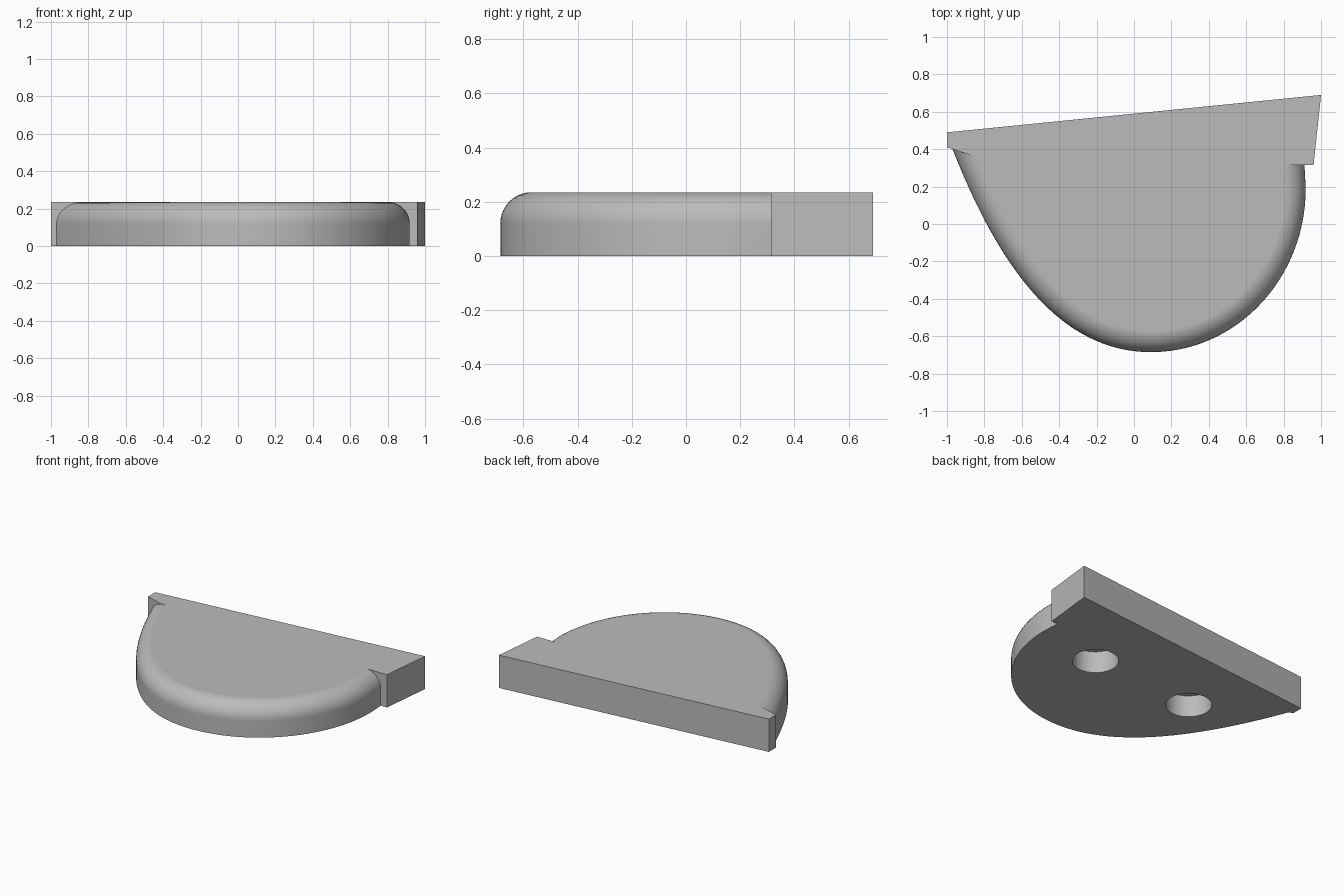
import bpy, bmesh, math
from mathutils import Vector
from mathutils.geometry import interpolate_bezier

HEIGHT = 0.235
ROUND = 0.115

if "Cube" in bpy.data.objects:
    bpy.data.objects.remove(bpy.data.objects["Cube"])

grey = bpy.data.materials.new("plain grey")
grey.use_nodes = True
grey.diffuse_color = (0.5, 0.5, 0.5, 1)
grey.node_tree.nodes["Principled BSDF"].inputs["Base Color"].default_value = (0.5, 0.5, 0.5, 1)


def finish(name, bm):
    bmesh.ops.recalc_face_normals(bm, faces=bm.faces)
    mesh = bpy.data.meshes.new(name)
    bm.to_mesh(mesh)
    bm.free()
    mesh.materials.append(grey)
    obj = bpy.data.objects.new(name, mesh)
    bpy.context.collection.objects.link(obj)
    return obj


def loft(name, layers):
    """Closed solid through stacked outlines, bottom to top."""
    bm = bmesh.new()
    rings = [[bm.verts.new(p) for p in layer] for layer in layers]
    n = len(rings[0])
    for low, high in zip(rings, rings[1:]):
        for i in range(n):
            j = (i + 1) % n
            bm.faces.new((low[i], low[j], high[j], high[i]))
    bm.faces.new(rings[0])
    bm.faces.new(rings[-1])
    return finish(name, bm)


def apply_boolean(obj, other, operation):
    mod = obj.modifiers.new(operation.title(), 'BOOLEAN')
    mod.operation = operation
    mod.solver = 'EXACT'
    mod.object = other
    bpy.context.view_layer.objects.active = obj
    bpy.ops.object.modifier_apply(modifier=mod.name)
    bpy.data.objects.remove(other)


# Curved outline of the pad, running from the thin end to the thick end
spans = [((-0.97, 0.40), (-0.75, -0.16), (-0.43, -0.685), (0.09, -0.685)),
         ((0.09, -0.685), (0.55, -0.685), (0.918, -0.29), (0.918, 0.19))]
outline = [Vector((-0.985, 0.435))]
for span in spans:
    outline += interpolate_bezier(*[Vector((x, y, 0)) for x, y in span], 40)[:-1]
outline = [p.to_3d() for p in outline]
outline += [Vector((0.918, 0.19, 0)), Vector((0.914, 0.27, 0)), Vector((0.907, 0.37, 0))]


def inset(points, amount, z):
    result = []
    for i, p in enumerate(points):
        d = (points[min(i + 1, len(points) - 1)] - points[max(i - 1, 0)]).normalized()
        result.append((p.x - d.y * amount, p.y + d.x * amount, z))
    return result


# Pad with a rounded upper rim
layers = [inset(outline, 0, 0)]
for k in range(11):
    a = math.pi / 2 * k / 10
    layers.append(inset(outline, ROUND * (1 - math.cos(a)), HEIGHT - ROUND * (1 - math.sin(a))))
pad = loft("rounded_pad", layers)

# Tapered straight block along the back
wedge = [(-1, 0.49), (-1, 0.41), (-0.88, 0.37), (0.84, 0.315), (0.96, 0.315), (1, 0.69)]
block = loft("back_block", [[(x, y, z) for x, y in wedge] for z in (0, HEIGHT)])
apply_boolean(pad, block, 'UNION')

# Two blind round sockets in the underside
for x, y in ((0.414, 0.105), (-0.414, 0.055)):
    bm = bmesh.new()
    bmesh.ops.create_cone(bm, cap_ends=True, segments=48, radius1=0.15, radius2=0.15, depth=0.31)
    bmesh.ops.translate(bm, verts=bm.verts, vec=(x, y, 0))
    apply_boolean(pad, finish("socket_cutter", bm), 'DIFFERENCE')

# Smooth rim with crisp edges
bpy.ops.object.select_all(action='DESELECT')
pad.select_set(True)
bpy.context.view_layer.objects.active = pad
bpy.ops.object.shade_smooth_by_angle(angle=math.radians(30))
weighted = pad.modifiers.new("Weighted normals", 'WEIGHTED_NORMAL')
weighted.keep_sharp = True
